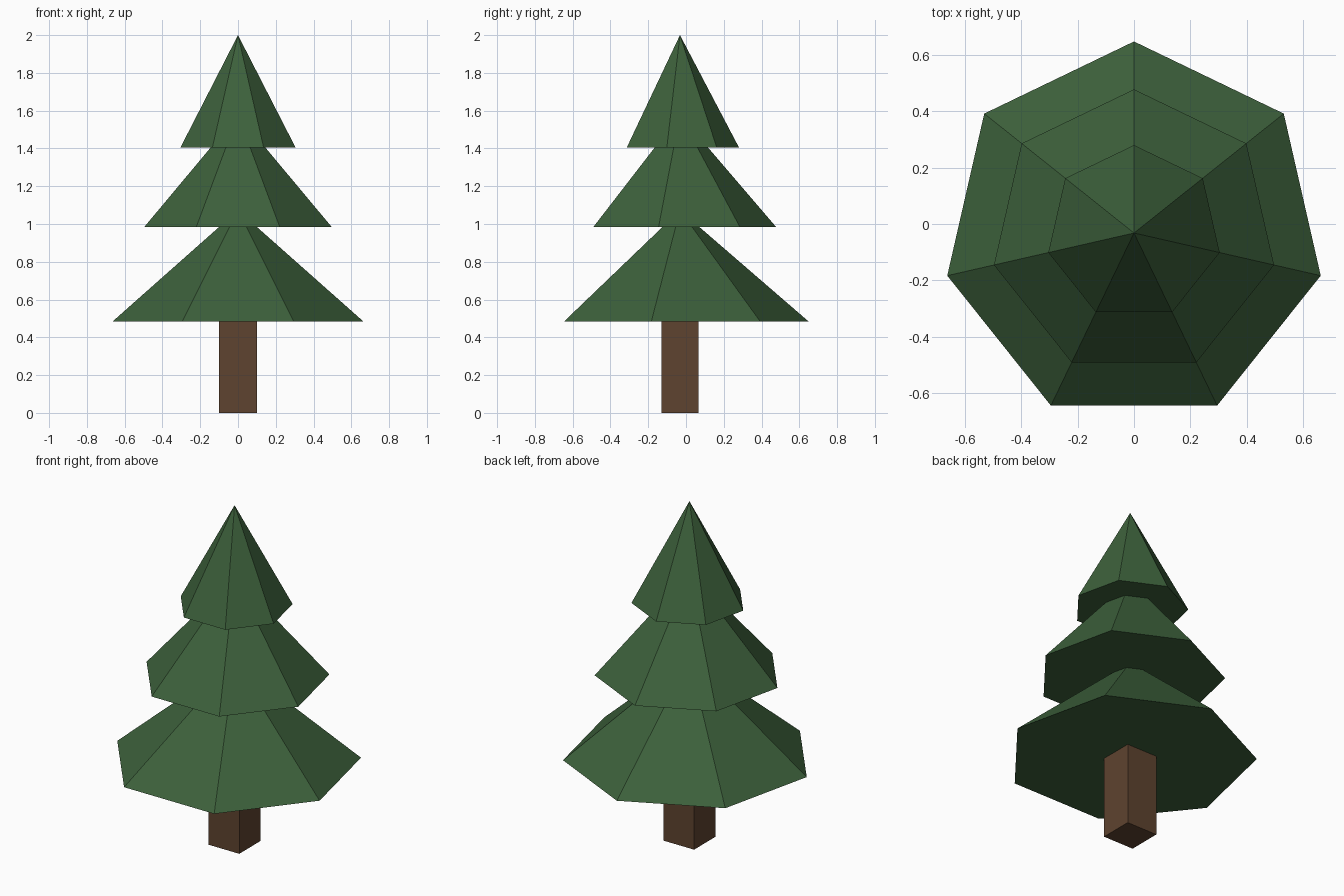
import bpy
import math

if "Cube" in bpy.data.objects:
    bpy.data.objects.remove(bpy.data.objects["Cube"])

CENTRE_Y = -0.032


def material(name, rgb):
    m = bpy.data.materials.new(name)
    m.diffuse_color = (*rgb, 1.0)
    m.use_nodes = True
    m.node_tree.nodes["Principled BSDF"].inputs["Base Color"].default_value = m.diffuse_color
    return m


green = material("pine green", (0.046, 0.118, 0.044))
brown = material("bark brown", (0.112, 0.056, 0.029))


def finish(name, mat):
    ob = bpy.context.object
    ob.name = name
    ob.data.materials.append(mat)
    bpy.ops.object.transform_apply(location=True, rotation=True, scale=True)
    # make sure one corner of each seven-sided tier points to the back (+y)
    return ob


# Square trunk
bpy.ops.mesh.primitive_cube_add(size=1, location=(0, CENTRE_Y, 0.2435))
bpy.context.object.scale = (0.2, 0.198, 0.487)
finish("trunk", brown)

# Three overlapping seven-sided foliage tiers: radius, base height, apex height
tiers = {
    "lower_foliage": (0.680, 0.485, 1.073),
    "middle_foliage": (0.510, 0.983, 1.578),
    "upper_foliage": (0.312, 1.406, 2.000),
}
for name, (radius, base, apex) in tiers.items():
    # the cone's first corner already lies on +y
    bpy.ops.mesh.primitive_cone_add(vertices=7, radius1=radius, radius2=0,
                                    depth=apex - base,
                                    location=(0, CENTRE_Y, (base + apex) / 2))
    ob = finish(name, green)
    # turn the heptagon if its first corner is not at the back
    top = max((v.co for v in ob.data.vertices), key=lambda c: c.y)
    if abs(top.x) > 0.01:
        a = math.pi / 2 - math.atan2(top.y - CENTRE_Y, top.x)
        for v in ob.data.vertices:
            x, y = v.co.x, v.co.y - CENTRE_Y
            v.co.x = x * math.cos(a) - y * math.sin(a)
            v.co.y = x * math.sin(a) + y * math.cos(a) + CENTRE_Y
